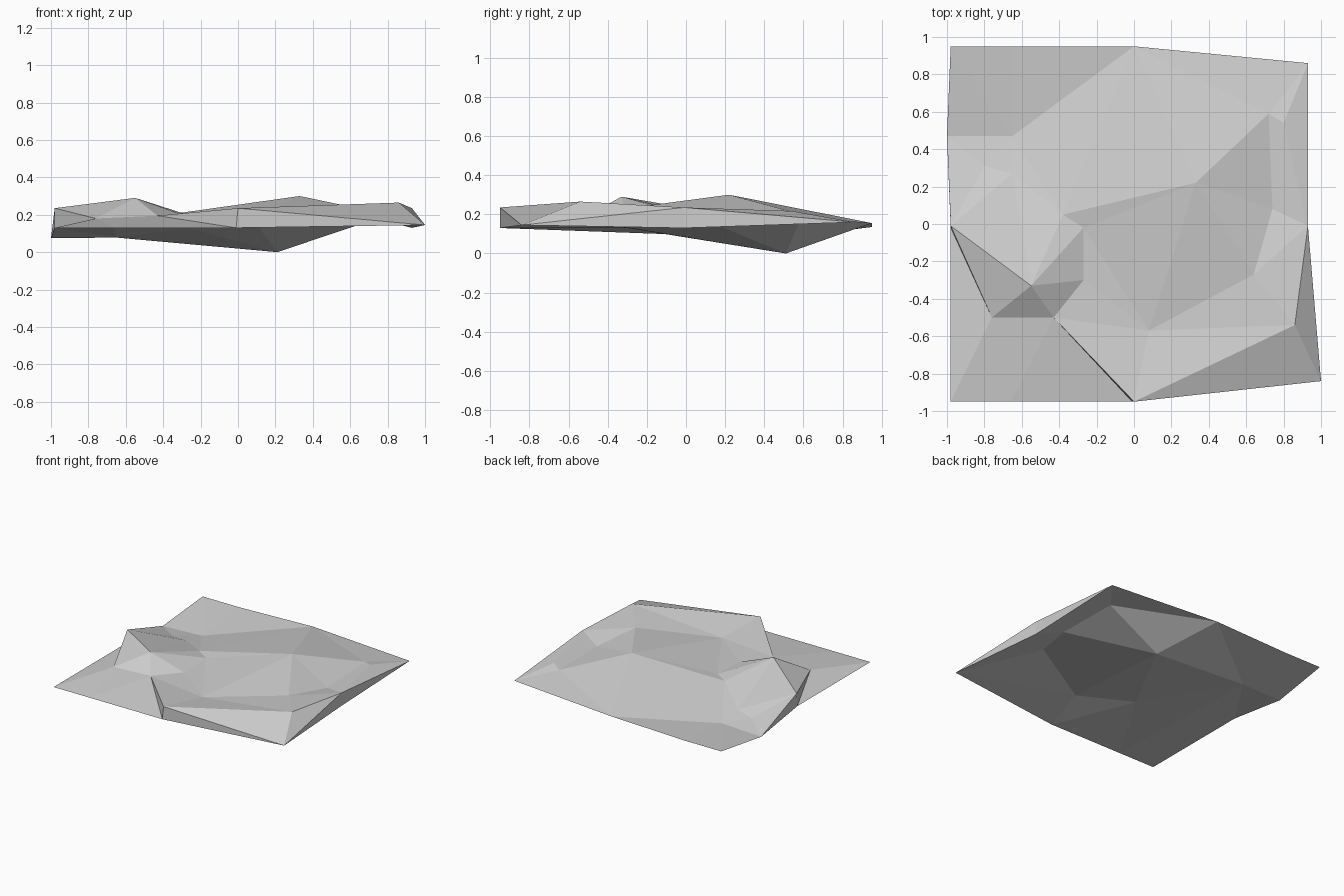
import bpy
import bmesh
from mathutils import Vector
from mathutils.geometry import delaunay_2d_cdt

if "Cube" in bpy.data.objects:
    bpy.data.objects.remove(bpy.data.objects["Cube"], do_unlink=True)

# One plain stone grey for the whole terrain
stone = bpy.data.materials.new("stone_grey")
stone.use_nodes = True
stone.diffuse_color = (.62, .62, .62, 1)
stone.node_tree.nodes["Principled BSDF"].inputs["Base Color"].default_value = stone.diffuse_color


def add_object(name, corners, faces):
    """Turn corner positions and faces into a flat shaded object."""
    mesh = bpy.data.meshes.new(name)
    mesh.from_pydata(corners, [], faces)
    mesh.materials.append(stone)
    mesh.update()
    part = bpy.data.objects.new(name, mesh)
    bpy.context.collection.objects.link(part)
    return part


def add_sheet(name, points, rim, creases, facing_up):
    """Fill a closed rim with triangles that follow the named creases."""
    keys = list(points)
    paths = [rim + rim[0]] + creases.split()
    edges = [(keys.index(start), keys.index(end))
             for path in paths for start, end in zip(path, path[1:])]
    flat = [Vector(points[key][:2]) for key in keys]
    verts, _, faces, sources, _, _ = delaunay_2d_cdt(flat, edges, [], 1, 1e-5)
    corners = []
    for vert, source in zip(verts, sources):
        if source:
            height = points[keys[source[0]]][2]
        else:
            # An accidental crossing takes the height of its nearest point
            near = min(points.values(), key=lambda p: (Vector(p[:2]) - vert).length)
            height = near[2]
        corners.append((vert.x, vert.y, height))
    part = add_object(name, corners, faces)

    bm = bmesh.new()
    bm.from_mesh(part.data)
    bm.normal_update()
    wrong = [face for face in bm.faces if (face.normal.z > 0) != facing_up]
    bmesh.ops.reverse_faces(bm, faces=wrong)
    bm.to_mesh(part.data)
    bm.free()
    return part


# Outer rim, counter-clockwise from the front corner at -x
rim_points = dict(
    a=(-.98, -.95, .13), b=(-.66, -.95, .13), c=(-.01, -.95, .13),
    d=(0, -.95, .235), e=(1, -.84, .145), f=(.93, -.01, .235),
    g=(.93, .86, .16), h=(0, .95, .155), i=(-.65, .95, .135),
    j=(-.98, .95, .135), k=(-1, .47, .075), l=(-.98, -.01, .235),
    m=(-.98, -.02, .13))

# Hills, ridges and valleys inside the rim
hill_points = dict(
    n=(-.55, -.33, .29), o=(-.76, -.5, .18), p=(-.43, -.5, .195),
    q=(-.27, -.3, .19), r=(-.27, -.02, .2), s=(-.38, .05, .2),
    t=(-.65, .27, .127), u=(-.8, .31, .11), v=(.33, .22, .3),
    w=(.08, -.57, .187), x=(.64, -.27, .235), y=(.74, .08, .19),
    z=(.8, .54, .217), A=(.72, .59, .2), B=(.86, -.54, .265),
    C=(-.65, .47, .09))

add_sheet("terrain_top", {**rim_points, **hill_points}, "abcdefghijklm",
          "lnpd lopb pc mo nt nr nq pqwd dBe Bf xB wxyf yvw vrst vs hv "
          "tuk iCt Ck fzg zAg Ay Ah lt qr", True)

# Underside, sinking to its lowest point below the back slope
under_points = {key: rim_points[key] for key in "abceghijkm"}
under_points.update({key: (*hill_points[key][:2], hill_points[key][2] - .012)
                     for key in "wxyAC"})
under_points.update(f=(.93, -.01, .13), q=(-.27, -.3, .13), D=(.21, .51, 0))
add_sheet("terrain_underside", under_points, "abcefghijkm",
          "DCk Dq Dh Dy Dw hAyxwq iCb wc fy Ag", False)

# Upright banks that close the gap where the hills overhang the rim
foot = under_points["f"]
banks = [[rim_points[key] for key in name] for name in ("cde", "mlk")]
banks.append([rim_points["e"], rim_points["f"], foot])
banks.append([foot, rim_points["f"], rim_points["g"]])
banks[0] = [banks[0][0], banks[0][2], banks[0][1]]
banks[1] = [banks[1][0], banks[1][1], banks[1][2]]
for index, bank in enumerate(banks):
    normal = (Vector(bank[1]) - Vector(bank[0])).cross(Vector(bank[2]) - Vector(bank[0]))
    centre = sum((Vector(corner) for corner in bank), Vector())
    if normal.x * centre.x + normal.y * centre.y < 0:
        bank.reverse()
add_object("rim_banks", [corner for bank in banks for corner in bank],
           [range(n, n + 3) for n in range(0, len(banks) * 3, 3)])
